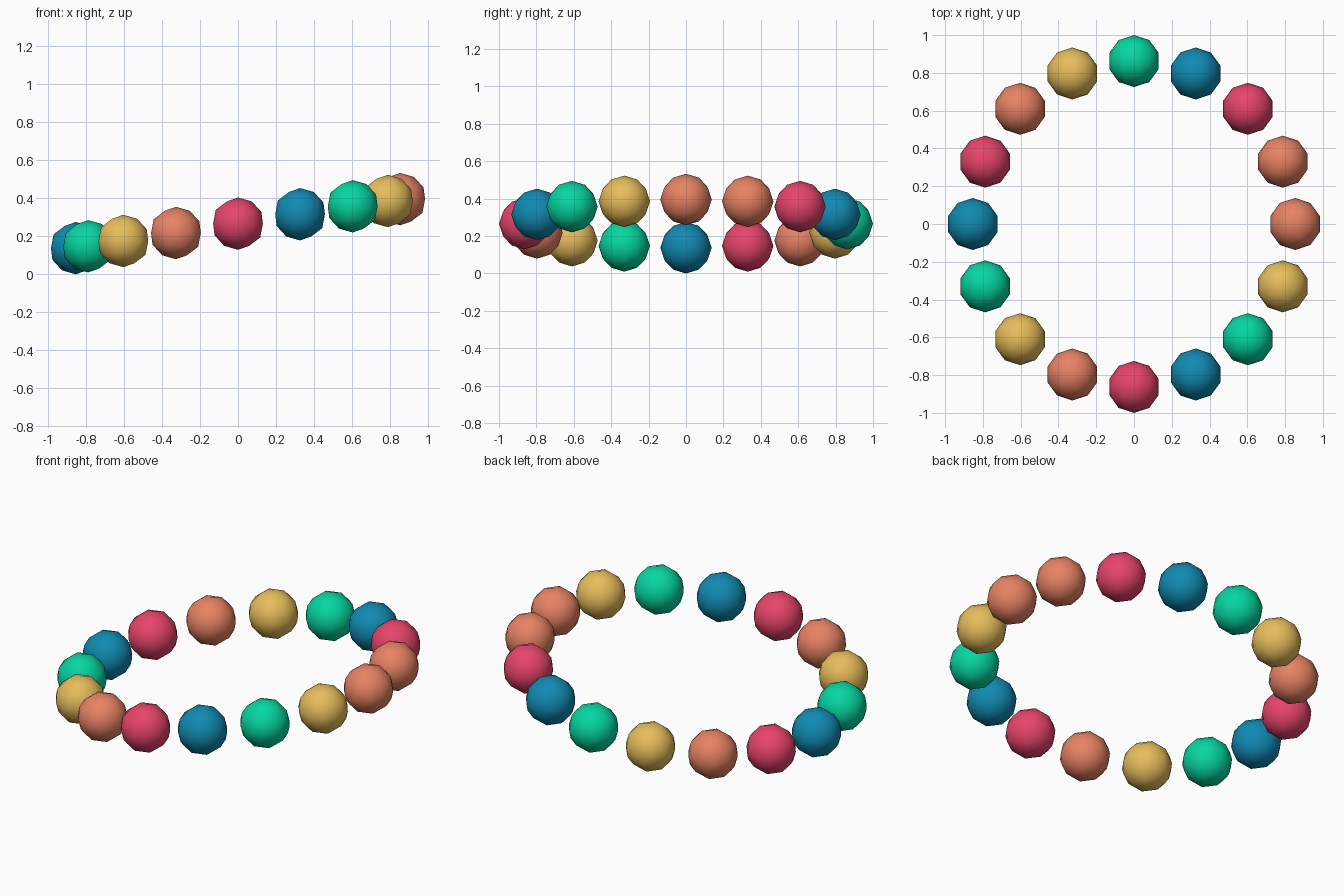
import bpy
import math

if "Cube" in bpy.data.objects:
    bpy.data.objects.remove(bpy.data.objects["Cube"])

BEADS = 16
BEAD_RADIUS = 0.1375
RING_RADIUS = 0.8625
TILT = 0.15  # ring rises towards +x


def linear(c):
    return c / 12.92 if c <= 0.04045 else ((c + 0.055) / 1.055) ** 2.4


def material(name, code):
    mat = bpy.data.materials.new(name)
    rgb = [linear(int(code[i:i + 2], 16) / 255) for i in (0, 2, 4)]
    mat.diffuse_color = (*rgb, 1)
    mat.use_nodes = True
    mat.node_tree.nodes["Principled BSDF"].inputs["Base Color"].default_value = mat.diffuse_color
    return mat


# Colours in the order they repeat round the ring
colours = [material(*c) for c in (
    ("coral", "F78C6B"),
    ("pink_red", "EF476F"),
    ("blue", "118AB2"),
    ("green", "06D6A0"),
    ("yellow", "FFD166"),
)]

# Low-poly smooth beads on a tilted ring
for i in range(1, BEADS + 1):
    angle = math.tau * i / BEADS
    x = RING_RADIUS * math.cos(angle)
    y = RING_RADIUS * math.sin(angle)
    z = BEAD_RADIUS + (RING_RADIUS + x) * math.sin(TILT)
    bpy.ops.mesh.primitive_ico_sphere_add(
        subdivisions=2, radius=BEAD_RADIUS,
        location=(x * math.cos(TILT), y, z))
    bead = bpy.context.object
    bead.name = f"bead_{i:02d}"
    bead.data.materials.append(colours[(i - 1) % len(colours)])
    bpy.ops.object.shade_smooth()
